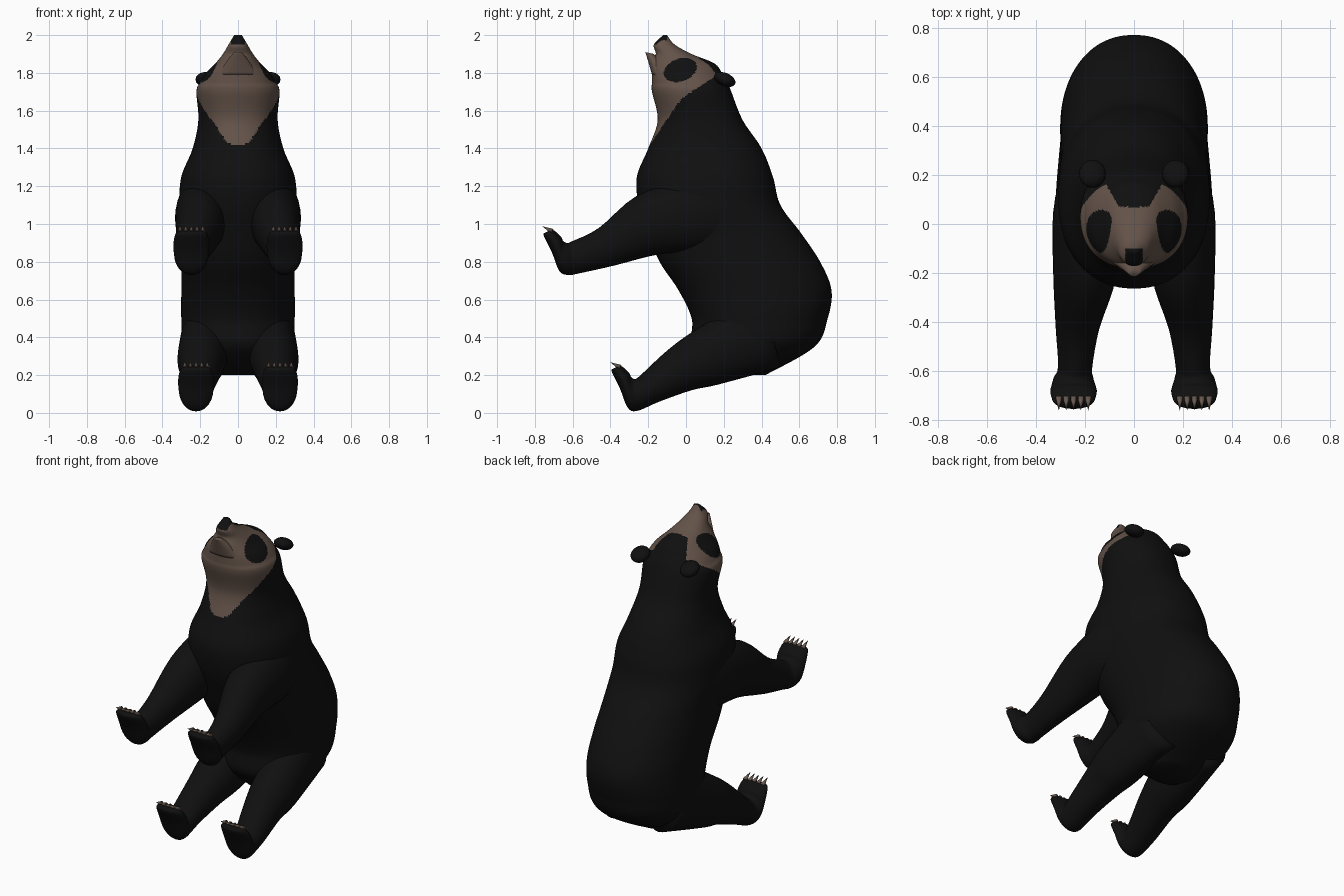
import bpy, bmesh, math
from mathutils import Matrix, Vector

if "Cube" in bpy.data.objects:
    bpy.data.objects.remove(bpy.data.objects["Cube"], do_unlink=True)


def material(name, *rgb):
    mat = bpy.data.materials.new(name)
    mat.use_nodes = True
    mat.diffuse_color = (*rgb, 1)
    shader = mat.node_tree.nodes["Principled BSDF"]
    shader.inputs["Base Color"].default_value = (*rgb, 1)
    shader.inputs["Roughness"].default_value = 0.9
    return mat


black_fur = material("black fur", 0.005, 0.005, 0.005)
tan_fur = material("tan fur", 0.125, 0.085, 0.066)
claw_horn = material("claw horn", 0.14, 0.1, 0.08)


def finish(name, bm, materials, rule=None):
    """Turn a bmesh into a smooth object, choosing face colours by rule."""
    bmesh.ops.recalc_face_normals(bm, faces=bm.faces)
    for face in bm.faces:
        face.smooth = True
        if rule:
            face.material_index = rule(face.calc_center_median())
    mesh = bpy.data.meshes.new(name)
    bm.to_mesh(mesh)
    bm.free()
    for mat in materials:
        mesh.materials.append(mat)
    bpy.context.collection.objects.link(bpy.data.objects.new(name, mesh))


def spline(a, b, c, d, t):
    """Smooth curve from b to c, guided by the neighbours a and d."""
    return b + t / 2 * (c - a + t * (2 * a - 5 * b + 4 * c - d + t * (3 * (b - c) + d - a)))


def loft(name, rings, materials, segments=32, steps=4, rule=None, side=1, squareness=2):
    """Each ring: near edge y and z, far edge y and z, centre x, half width."""
    padded = [rings[0], *rings, rings[-1]]
    dense = []
    for group in zip(padded, padded[1:], padded[2:], padded[3:]):
        for step in range(steps):
            dense.append([spline(*values, step / steps) for values in zip(*group)])
    dense.append(rings[-1])

    bm = bmesh.new()
    loops = []
    for near_y, near_z, far_y, far_z, centre, width in dense:
        near, far = Vector((0, near_y, near_z)), Vector((0, far_y, far_z))
        loop = []
        for i in range(segments):
            angle = math.tau * i / segments
            c, s = [math.copysign(abs(v) ** (2 / squareness), v)
                    for v in (math.cos(angle), math.sin(angle))]
            point = (near + far) / 2 + c * (near - far) / 2
            point.x = side * (centre + width * s)
            loop.append(bm.verts.new(point))
        loops.append(loop)
    for lower, upper in zip(loops, loops[1:]):
        for i in range(segments):
            bm.faces.new((lower[i - 1], lower[i], upper[i], upper[i - 1]))
    bm.faces.new(loops[0])
    bm.faces.new(loops[-1])
    finish(name, bm, materials, rule)


def fur_pattern(point):
    """Tan face with a dark forehead, eye patches and nose; black elsewhere."""
    x, y, z = abs(point.x), point.y, point.z
    cheek_edge = max(0.68 * (z - 1.7), 1.5 * (z - 1.68))
    crown_edge = 0.07 + 0.1 * min(1, max(0, (x - 0.06) / 0.06))
    if z < 1.42 or y > min(cheek_edge, crown_edge):
        return 0
    along, across = Matrix.Rotation(-0.35, 2) @ Vector((y + 0.03, z - 1.815))
    in_patch = x > 0.065 and math.hypot(along / 0.09, across / 0.06) < 1
    on_nose = z > 1.95 and x < 0.036 and y < -0.1
    return 0 if in_patch or on_nose else 1


# Torso, neck and head as one skin, in even steps that tighten over the head
heights = [0.2 + 0.15 * i for i in range(11)] + [1.75 + 0.05 * i for i in range(6)]
front = [0.2, 0.04, 0.03, -0.04, -0.14, -0.2, -0.25, -0.26, -0.2, -0.15, -0.18,
         -0.18, -0.18, -0.18, -0.16, -0.17, -0.12]
back = [0.42, 0.68, 0.75, 0.77, 0.71, 0.61, 0.5, 0.46, 0.4, 0.3, 0.24,
        0.22, 0.19, 0.15, 0.03, -0.06, -0.1]
half_width = [0.14, 0.28, 0.3, 0.3, 0.3, 0.3, 0.31, 0.3, 0.24, 0.21, 0.22,
              0.2, 0.17, 0.12, 0.08, 0.05, 0.02]
loft("body_and_head",
     [(f, z, b, z, 0, w) for z, f, b, w in zip(heights, front, back, half_width)],
     [black_fur, tan_fur], segments=144, steps=16, rule=fur_pattern, squareness=2.2)

# Lower jaw, slightly open
loft("lower_jaw", [(-0.18, 1.79, -0.1, 1.79, 0, 0.1),
                   (-0.2, 1.86, -0.13, 1.86, 0, 0.06),
                   (-0.215, 1.91, -0.17, 1.9, 0, 0.025)], [tan_fur])

# Limbs run from inside the torso to the wrist or ankle
arm = [(0.2, 1.3, 0.3, 0.9, 0.17, 0.12), (0, 1.24, 0.1, 0.86, 0.2, 0.13),
       (-0.26, 1.15, -0.14, 0.84, 0.2, 0.13), (-0.46, 0.98, -0.38, 0.78, 0.23, 0.09),
       (-0.6, 0.91, -0.56, 0.74, 0.24, 0.07)]
leg = [(0.4, 0.66, 0.5, 0.24, 0.16, 0.13), (0.05, 0.44, 0.17, 0.15, 0.19, 0.13),
       (-0.1, 0.33, 0.03, 0.12, 0.2, 0.11), (-0.24, 0.2, -0.14, 0.06, 0.22, 0.09)]
# Upturned paw relative to the joint, shared by hands and feet
paw = [(-0.03, 0, -0.02, -0.17, 0.08), (-0.05, 0.01, -0.07, -0.15, 0.09),
       (-0.06, 0.03, -0.11, -0.05, 0.095), (-0.09, 0.06, -0.15, 0.03, 0.085),
       (-0.11, 0.07, -0.155, 0.05, 0.065)]


def limb(name, rings, x, y, z, side):
    """Loft a limb into its paw and fan five claws over the toes."""
    paw_rings = [(y + a, z + b, y + c, z + d, x, w) for a, b, c, d, w in paw]
    loft(name, rings + paw_rings, [black_fur], side=side)
    bm = bmesh.new()
    for toe in range(-2, 3):
        place = Matrix.Translation((side * (x + toe * 0.03), y - 0.135, z + 0.075))
        bmesh.ops.create_cone(bm, cap_ends=True, segments=8, radius1=0.014, radius2=0,
                              depth=0.06, matrix=place @ Matrix.Rotation(1.1, 4, "X"))
    finish(name + "_claws", bm, [claw_horn])


for label, side in (("left", 1), ("right", -1)):
    limb(label + "_arm", arm, 0.247, -0.6, 0.9, side)
    limb(label + "_leg", leg, 0.222, -0.24, 0.18, side)
    # Flattened ear pointing backwards
    bm = bmesh.new()
    place = Matrix.Translation((side * 0.17, 0.205, 1.765)) @ Matrix.Rotation(-0.4, 4, "X")
    bmesh.ops.create_uvsphere(bm, u_segments=24, v_segments=12, radius=1,
                              matrix=place @ Matrix.Diagonal((0.055, 0.06, 0.035, 1)))
    finish(label + "_ear", bm, [black_fur])
